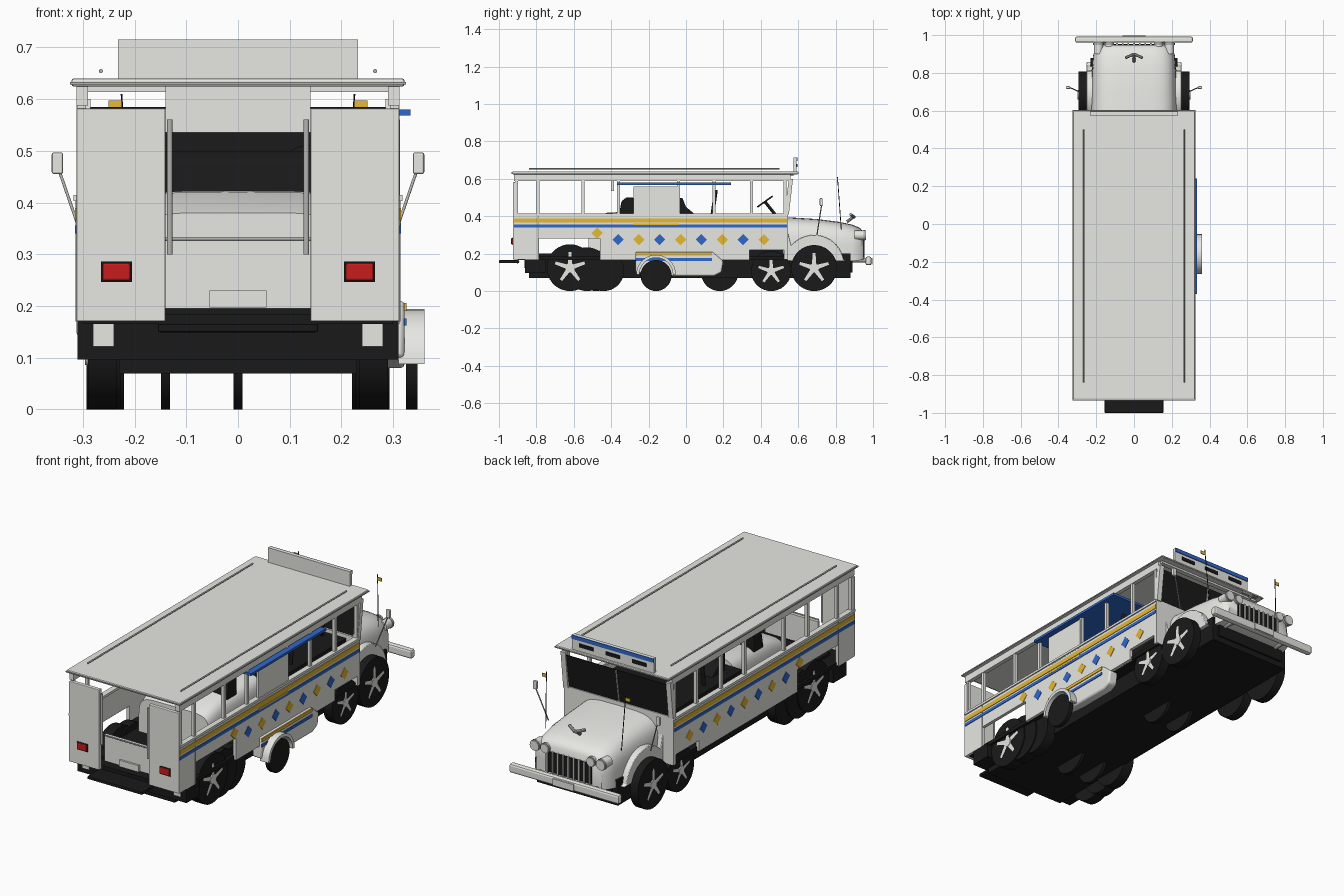
import bpy, bmesh, math
from mathutils import Vector

cube = bpy.data.objects.get("Cube")
if cube:
    bpy.data.objects.remove(cube, do_unlink=True)


def material(name, r, g, b):
    m = bpy.data.materials.new(name)
    m.use_nodes = True
    m.diffuse_color = (r, g, b, 1)
    m.node_tree.nodes["Principled BSDF"].inputs["Base Color"].default_value = (r, g, b, 1)
    return m


GREY = material("body grey", .8, .8, .76)
WHITE = material("hood white", .86, .86, .83)
BLACK = material("tyre black", .01, .01, .01)
BLUE = material("stripe blue", .03, .14, .6)
GOLD = material("stripe gold", .78, .48, .035)
RED = material("lamp red", .57, .012, .012)
METAL = material("trim metal", .45, .45, .43)


def finish(name, bm, mat, bevel=0, smooth=False):
    bmesh.ops.recalc_face_normals(bm, faces=bm.faces)
    me = bpy.data.meshes.new(name)
    bm.to_mesh(me)
    bm.free()
    ob = bpy.data.objects.new(name, me)
    bpy.context.collection.objects.link(ob)
    me.materials.append(mat)
    if bevel:
        mod = ob.modifiers.new("edge", "BEVEL")
        mod.width, mod.segments, mod.limit_method = bevel, 2, "ANGLE"
    if smooth:
        bpy.ops.object.select_all(action="DESELECT")
        ob.select_set(True)
        bpy.context.view_layer.objects.active = ob
        bpy.ops.object.shade_smooth_by_angle(angle=math.radians(40))
    return ob


def box(name, mat, x, y, z, bevel=0):
    """Box from (low, high) pairs on each axis."""
    bm = bmesh.new()
    bmesh.ops.create_cube(bm, size=1)
    for v in bm.verts:
        v.co = [sum(p) / 2 + c * (p[1] - p[0]) for p, c in zip((x, y, z), v.co)]
    return finish(name, bm, mat, bevel)


def prism(name, mat, profile, x, bevel=0, smooth=False):
    """Side outline (y, z) extruded between two x values."""
    bm = bmesh.new()
    face = bm.faces.new([bm.verts.new((x[0], a, b)) for a, b in profile])
    out = bmesh.ops.extrude_face_region(bm, geom=[face])["geom"]
    for v in out:
        if isinstance(v, bmesh.types.BMVert):
            v.co.x = x[1]
    return finish(name, bm, mat, bevel, smooth)


def arc(cy, cz, r, start=0, end=180, n=16):
    return [(cy + r * math.cos(math.radians(start + (end - start) * i / n)),
             cz + r * math.sin(math.radians(start + (end - start) * i / n))) for i in range(n + 1)]


def rod(name, mat, a, b, r, sides=10):
    a, b = Vector(a), Vector(b)
    bm = bmesh.new()
    bmesh.ops.create_cone(bm, cap_ends=True, segments=sides, radius1=r, radius2=r, depth=(b - a).length)
    turn = Vector((0, 0, 1)).rotation_difference(b - a)
    for v in bm.verts:
        v.co = turn @ v.co + (a + b) / 2
    return finish(name, bm, mat, 0, True)


def loft(name, mat, sections, n=20, power=.45):
    """Rounded hull through (y, half width, bottom, top) sections."""
    bm = bmesh.new()
    rings = []
    for y, w, lo, hi in sections:
        ring = []
        for i in range(n + 1):
            a = math.pi * i / n
            c, s = math.cos(a), math.sin(a)
            ring.append(bm.verts.new((math.copysign(abs(c) ** power, c) * w, y, lo + (hi - lo) * abs(s) ** power)))
        rings.append(ring)
    for p, q in zip(rings, rings[1:]):
        for i in range(n + 1):
            j = (i + 1) % (n + 1)
            bm.faces.new((p[i], p[j], q[j], q[i]))
    bm.faces.new(rings[0])
    bm.faces.new(rings[-1])
    return finish(name, bm, mat, 0, True)


def wheel(name, x, y, r, width, side, spokes=True):
    rod(name + "_tyre", BLACK, (x - width / 2, y, r), (x + width / 2, y, r), r, 36)
    if not spokes:
        return
    face = x + side * width / 2
    rod(name + "_hub", WHITE, (face, y, r), (face + side * .006, y, r), r * .2, 16)
    bm = bmesh.new()
    for k in range(5):
        a = math.radians(90 + 72 * k)
        u, v = Vector((0, math.cos(a), math.sin(a))), Vector((0, -math.sin(a), math.cos(a)))
        pts = [Vector((face + side * .004, y, r)) + u * r * d + v * r * w
               for d, w in ((.1, -.1), (.66, -.06), (.66, .06), (.1, .1))]
        f = bm.faces.new([bm.verts.new(p) for p in pts])
        bmesh.ops.solidify(bm, geom=[f], thickness=.003)
    finish(name + "_spokes", bm, WHITE)


# Undercarriage
box("chassis", BLACK, (-.23, .23), (-.84, .88), (.07, .2))
box("floor", BLACK, (-.3, .3), (-.9, .54), (.165, .185))
box("rear_crossmember", BLACK, (-.31, .31), (-.86, -.75), (.097, .172))
box("rear_step", BLACK, (-.155, .155), (-1, -.9), (.15, .165), .003)
box("front_underpan", BLACK, (-.2, .2), (.5, .89), (.1, .17))

# Body shell, painted stripes and windows, mirrored left and right
wall = [(-.92, .17), (-.92, .41), (.54, .41), (.54, .22), (.34, .22), (.34, .165),
        (-.46, .165), (-.46, .28), (-.79, .28), (-.79, .17)]
for s, tag in ((1, "left"), (-1, "right")):
    prism(tag + "_side_wall", GREY, wall, (s * .295, s * .312))
    box(tag + "_gold_stripe", GOLD, (s * .312, s * .315), (-.92, .54), (.366, .389))
    box(tag + "_blue_stripe", BLUE, (s * .312, s * .315), (-.92, .54), (.34, .356))
    box(tag + "_window_sill", GREY, (s * .29, s * .318), (-.92, .545), (.403, .415))
    box(tag + "_window_header", GREY, (s * .29, s * .312), (-.92, .56), (.588, .625))
    for i in range(9):
        y, z = (-.475 + i * .1115), .31 if i == 0 else .275
        d = .03
        prism(tag + "_diamond", GOLD if i % 2 == 0 else BLUE,
              [(y - d, z), (y, z + d), (y + d, z), (y, z - d)], (s * .312, s * .3145))
    for y in (-.905, -.79, -.55, -.36, -.04, .15, .35, .53):
        box(tag + "_pillar", GREY, (s * .294, s * .31), (y - .008, y + .008), (.41, .6))
    prism(tag + "_windshield_post", GREY, [(.525, .41), (.55, .6), (.572, .6), (.55, .41)], (s * .285, s * .312))
    box(tag + "_door_seam", METAL, (s * .312, s * .314), (-.793, -.787), (.17, .41))
    # Rear door panels, lamps and grab rails
    box(tag + "_rear_panel", GREY, (s * .14, s * .312), (-.925, -.905), (.17, .582), .003)
    box(tag + "_tail_lamp", RED, (s * .208, s * .262), (-.935, -.92), (.249, .283), .004)
    box(tag + "_tail_lamp_rim", BLACK, (s * .205, s * .265), (-.928, -.92), (.246, .286))
    box(tag + "_rear_bracket", GREY, (s * .24, s * .28), (-.866, -.86), (.122, .17))
    rod(tag + "_grab_rail", METAL, (s * .132, -.915, .3), (s * .132, -.915, .56), .006)
    rod(tag + "_roof_rail", METAL, (s * .265, -.84, .654), (s * .265, .5, .654), .004)
    # Front fender, mirror, antenna and lamps
    fender = [(.86, .16)] + arc(.685, .14, .16, 10, 140) + [(.54, .33), (.54, .16)]
    prism(tag + "_front_fender", WHITE, fender, (s * .15, s * .252), .02, True)
    rod(tag + "_mirror_arm", METAL, (s * .29, .7, .3), (s * .345, .725, .46), .003)
    box(tag + "_mirror", GREY, (s * .338, s * .36), (.715, .73), (.455, .497), .004)
    rod(tag + "_antenna", BLACK, (s * .215, .83, .33), (s * .225, .81, .61), .002, 6)
    box(tag + "_flag", GOLD, (s * .225, s * .25), (.808, .812), (.58, .597))
    for x, r in ((.188, .025), (.13, .022)):
        rod(tag + "_headlight", WHITE, (s * x, .9, .298), (s * x, .963, .298), r, 20)
        rod(tag + "_headlight_rim", METAL, (s * x, .948, .298), (s * x, .958, .298), r + .003, 20)
    rod(tag + "_bumper_post", METAL, (s * .16, .88, .165), (s * .16, .97, .165), .012)
    # Road wheels
    wheel(tag + "_front_wheel", s * .27, .685, .123, .045, s)
    wheel(tag + "_second_wheel", s * .265, .455, .107, .05, s)
    for i, y in enumerate((-.62, -.53, -.44)):
        wheel(tag + "_rear_wheel", s * (.262 - i * .007), y, .125 - i * .008, .055, s, i == 0)

# Roof and destination board
box("roof", GREY, (-.322, .322), (-.93, .6), (.624, .64), .005)
box("roof_trim", METAL, (-.325, .325), (-.935, .603), (.628, .633))
box("sign_board", GREY, (-.232, .232), (.575, .592), (.64, .715))
box("sign_band", BLUE, (-.232, .232), (.592, .596), (.695, .715))
for x in (-.15, 0, .15):
    box("sign_slot", BLACK, (x - .04, x + .04), (.592, .596), (.662, .68))

# Cowl, windshield and cab front
box("cowl", GREY, (-.312, .312), (.525, .545), (.17, .415))
prism("windshield", BLACK, [(.535, .415), (.56, .585), (.565, .585), (.54, .415)], (-.287, .287))
prism("windshield_divider", METAL, [(.541, .415), (.566, .585), (.57, .585), (.545, .415)], (-.004, .004))
box("windshield_top", GREY, (-.3, .3), (.55, .575), (.614, .625))
box("cabin_header", GREY, (-.14, .14), (-.4, -.385), (.535, .625))

# Hood, grille and bumper
loft("hood", WHITE, [(.54, .23, .16, .395), (.7, .227, .16, .385), (.82, .223, .16, .37),
                     (.89, .217, .16, .355), (.93, .205, .165, .338), (.948, .185, .17, .315)])
box("grille_back", BLACK, (-.13, .13), (.935, .952), (.18, .285))
for i in range(9):
    x = -.12 + i * .03
    box("grille_bar", WHITE, (x - .004, x + .004), (.945, .958), (.178, .288))
for a, b in (((0, .86, .37), (0, .9, .4)), ((0, .9, .395), (.045, .88, .41)), ((0, .9, .395), (-.045, .88, .41))):
    rod("hood_ornament", METAL, a, b, .008, 8)
box("front_bumper", GREY, (-.312, .312), (.96, .992), (.138, .184), .01)
box("front_plate", WHITE, (-.06, .06), (.992, .998), (.143, .177))

# Rear entry
box("entry_panel", GREY, (-.15, .15), (-.87, -.855), (.195, .33))
rod("entry_rail", METAL, (-.14, -.875, .33), (.14, -.875, .33), .004)
box("rear_plate", GREY, (-.055, .055), (-.885, -.875), (.197, .23))
rod("rear_bar", BLACK, (-.15, -.9, .157), (.15, -.9, .157), .009)

# Cabin contents
loft("rear_console", WHITE, [(-.52, .2, .18, .38), (-.42, .21, .18, .42), (-.1, .21, .18, .43)], 20, .3)
box("cab_interior", BLACK, (-.25, .25), (-.1, .52), (.18, .4))
prism("rear_bench", BLACK, [(-.36, .4), (-.345, .48), (-.32, .5), (-.28, .5), (-.28, .4)], (-.19, .19), .006)
prism("front_bench", BLACK, [(-.05, .4), (-.05, .49), (-.02, .5), (0, .45), (.06, .4)], (-.19, .19), .006)
for x in (-.2, .2):
    rod("cab_post", BLACK, (x, .14, .4), (x, .16, .54), .01)
rod("steering_column", BLACK, (.14, .5, .38), (.14, .42, .48), .008)
rod("steering_wheel", BLACK, (.14, .425, .475), (.14, .42, .482), .05, 20)

# Side awning and hatch
box("awning", BLUE, (.05, .333), (-.37, .24), (.568, .58))
box("hatch_panel", GREY, (.3, .313), (-.28, -.04), (.4, .56))
box("hatch_stripe", GOLD, (.312, .3155), (-.28, -.04), (.352, .361))

# Side pod with its own small wheel
prism("side_pod", WHITE, [(-.27, .21), (.14, .21), (.2, .16), (.19, .1), (.15, .08), (-.06, .08), (-.27, .1)],
      (.27, .322), .008, True)
box("pod_gold_stripe", GOLD, (.321, .326), (-.27, .14), (.19, .206))
box("pod_blue_stripe", BLUE, (.321, .326), (-.27, .14), (.162, .176))
arch = arc(-.16, .088, .106) + arc(-.16, .088, .09)[::-1]
prism("pod_fender", WHITE, arch, (.31, .36), 0, True)
wheel("pod_wheel", .336, -.16, .083, .022, 1, False)
for x, y in ((-.14, -.48), (0, -.48), (-.14, .18), (0, .18)):
    wheel("inner_wheel", x, y, .1, .018, 1, False)
